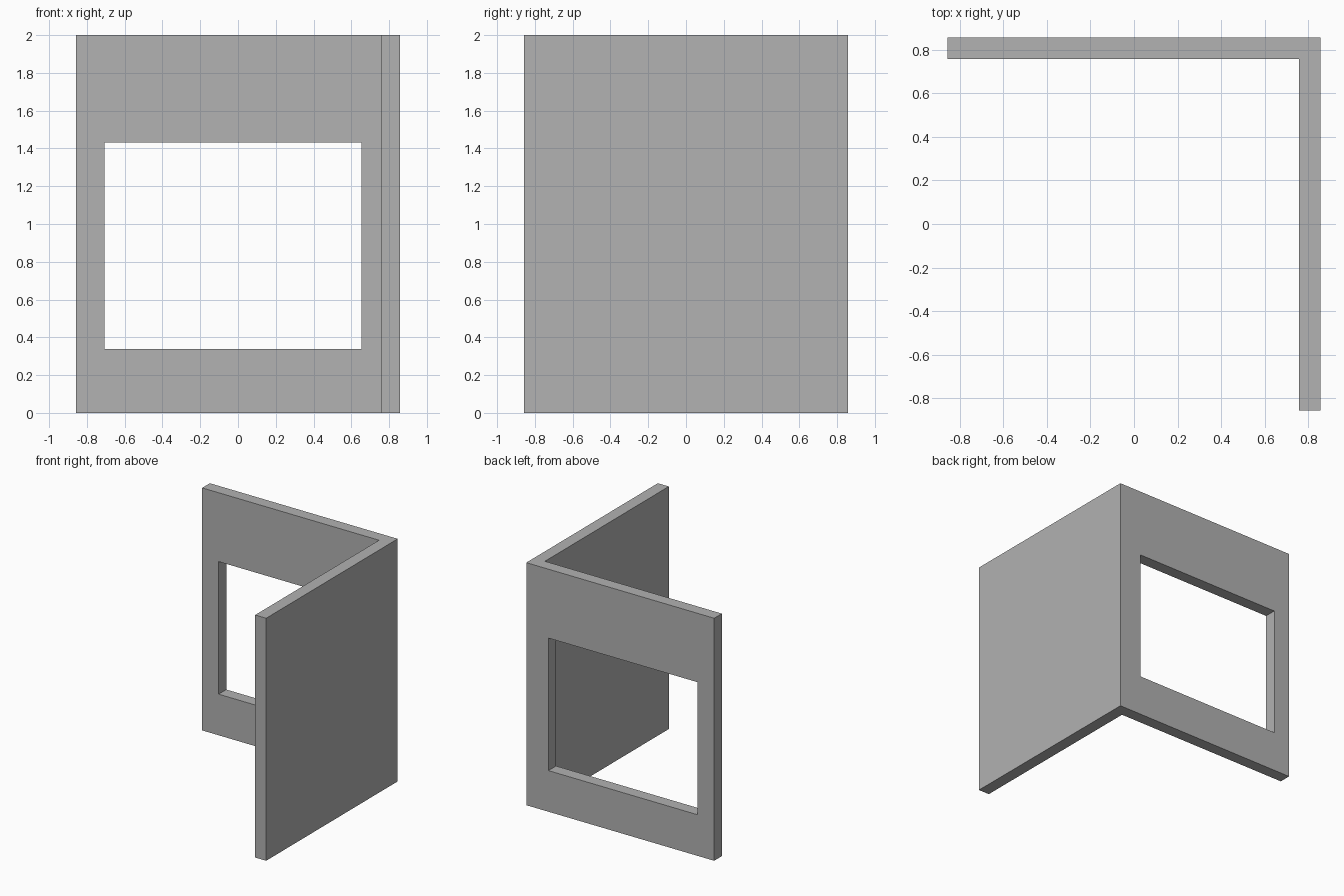
import bpy
import bmesh

HALF = 0.857       # half the footprint
INNER = 0.757      # inner face of both walls
HEIGHT = 2.0

cube = bpy.data.objects.get("Cube")
if cube:
    bpy.data.objects.remove(cube, do_unlink=True)

grey = bpy.data.materials.new("wall_grey")
grey.use_nodes = True
colour = (0.445, 0.445, 0.445, 1.0)
grey.diffuse_color = colour
grey.node_tree.nodes["Principled BSDF"].inputs["Base Color"].default_value = colour


def extruded(name, profile, bottom, top):
    """Extrude a flat xy profile from bottom to top."""
    bm = bmesh.new()
    face = bm.faces.new([bm.verts.new((x, y, bottom)) for x, y in profile])
    result = bmesh.ops.extrude_face_region(bm, geom=[face])
    verts = [g for g in result["geom"] if isinstance(g, bmesh.types.BMVert)]
    bmesh.ops.translate(bm, verts=verts, vec=(0, 0, top - bottom))
    bmesh.ops.recalc_face_normals(bm, faces=bm.faces)
    mesh = bpy.data.meshes.new(name)
    bm.to_mesh(mesh)
    bm.free()
    mesh.materials.append(grey)
    obj = bpy.data.objects.new(name, mesh)
    bpy.context.collection.objects.link(obj)
    return obj


# Back wall and left side wall as one corner
walls = extruded("corner_walls", [
    (-HALF, HALF), (-HALF, INNER), (INNER, INNER),
    (INNER, -HALF), (HALF, -HALF), (HALF, HALF)], 0, HEIGHT)

# Window opening through the back wall
cutter = extruded("window_cutter", [
    (-0.707, 0.6), (0.655, 0.6), (0.655, 1.0), (-0.707, 1.0)], 0.339, 1.432)
cutter.hide_render = True

cut = walls.modifiers.new("window_opening", "BOOLEAN")
cut.operation = "DIFFERENCE"
cut.solver = "EXACT"
cut.object = cutter
bpy.context.view_layer.objects.active = walls
bpy.ops.object.modifier_apply(modifier=cut.name)
bpy.data.objects.remove(cutter, do_unlink=True)
